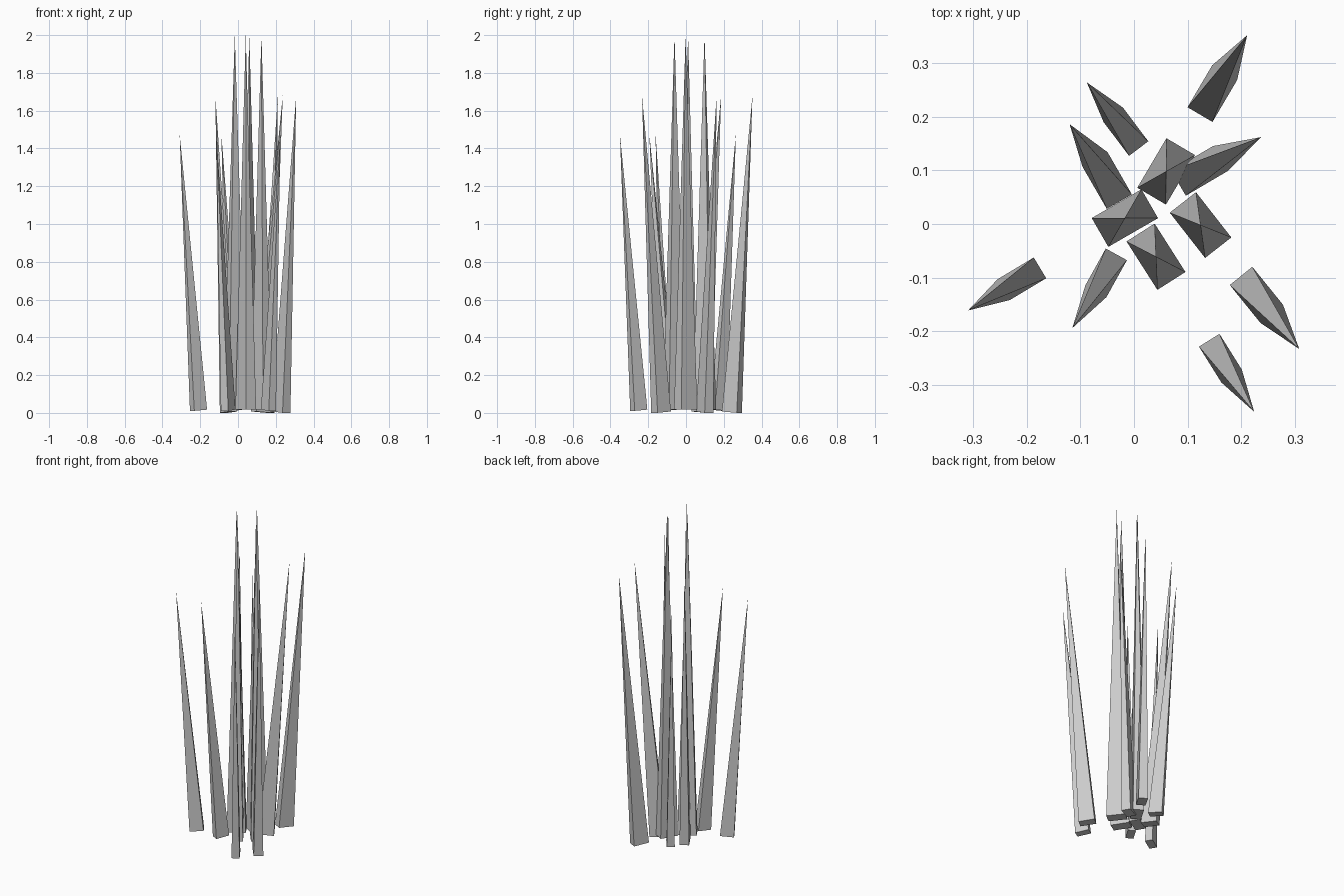
import bpy
import bmesh
from math import radians, cos, sin
from mathutils import Vector

if "Cube" in bpy.data.objects:
    bpy.data.objects.remove(bpy.data.objects["Cube"])


def blade(name, centre, tip, yaw, length, width):
    """Four-sided spike: rectangular foot square to its axis, tapering to a point."""
    c, t = Vector(centre), Vector(tip)
    axis = (t - c).normalized()
    u = Vector((cos(radians(yaw)), sin(radians(yaw)), 0))
    u = (u - axis * u.dot(axis)).normalized()
    v = axis.cross(u)
    bm = bmesh.new()
    foot = [bm.verts.new(c + u * a * length / 2 + v * b * width / 2)
            for a, b in ((-1, -1), (1, -1), (1, 1), (-1, 1))]
    top = bm.verts.new(t)
    bm.faces.new(foot[::-1])
    for i in range(4):
        bm.faces.new((foot[i], foot[(i + 1) % 4], top))
    mesh = bpy.data.meshes.new(name)
    bm.to_mesh(mesh)
    bm.free()
    bpy.context.collection.objects.link(bpy.data.objects.new(name, mesh))


# Upright centre blades: x, y, yaw
for x, y, yaw in ((-0.017, 0.011, 30), (0.06, 0.098, 59.5),
                  (0.124, -0.002, -52), (0.041, -0.061, -57.5)):
    blade("tall_blade", (x, y, 0.018), (x, y, 2.0), yaw, 0.107, 0.062)

# Outward-leaning blades: foot x, y, tip x, y, yaw
medium = ((0.146, 0.243, 0.211, 0.352, 59.5), (-0.050, 0.081, -0.120, 0.186, 120),
          (0.228, -0.132, 0.308, -0.233, -51), (0.122, 0.099, 0.237, 0.162, 30.5))
short = ((-0.015, 0.172, -0.088, 0.264, 127), (-0.209, -0.102, -0.309, -0.161, 211),
         (-0.052, -0.091, -0.115, -0.194, 241), (0.161, -0.250, 0.224, -0.350, -58))
for x, y, tx, ty, yaw in medium:
    blade("medium_blade", (x, y, 0.004), (tx, ty, 1.68), yaw, 0.091, 0.054)
for x, y, tx, ty, yaw in short:
    blade("short_blade", (x, y, 0.014), (tx, ty, 1.475), yaw, 0.079, 0.045)
